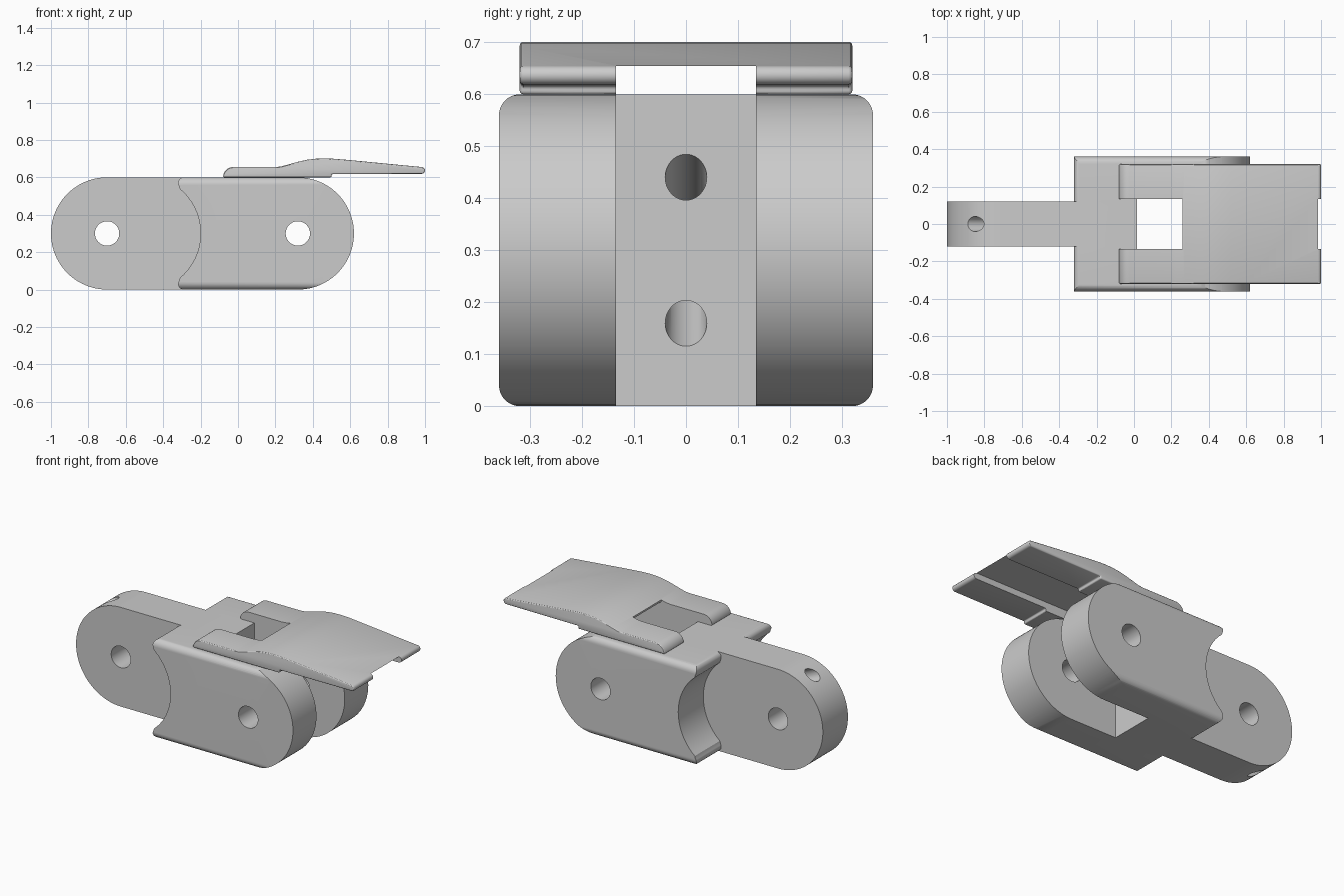
import bpy
import bmesh
from math import sin, cos, radians
from mathutils import Vector

cube = bpy.data.objects.get("Cube")
if cube:
    bpy.data.objects.remove(cube, do_unlink=True)

grey = bpy.data.materials.new("plain_grey")
grey.use_nodes = True
grey.diffuse_color = (0.6, 0.6, 0.6, 1)
grey.node_tree.nodes["Principled BSDF"].inputs["Base Color"].default_value = (0.6, 0.6, 0.6, 1)


def arc(cx, cz, r, start, end, steps):
    angles = [radians(start + (end - start) * i / steps) for i in range(steps + 1)]
    return [(cx + r * cos(a), cz + r * sin(a)) for a in angles]


def prism(name, outline, start, end, axis="y"):
    """Extrude an outline along y (points are x, z) or along x (points are y, z)."""
    bm = bmesh.new()
    place = (lambda p: (p[0], start, p[1])) if axis == "y" else (lambda p: (start, p[0], p[1]))
    face = bm.faces.new([bm.verts.new(place(p)) for p in outline])
    new = bmesh.ops.extrude_face_region(bm, geom=[face])["geom"]
    move = (0, end - start, 0) if axis == "y" else (end - start, 0, 0)
    bmesh.ops.translate(bm, vec=move, verts=[v for v in new if isinstance(v, bmesh.types.BMVert)])
    bmesh.ops.recalc_face_normals(bm, faces=bm.faces)
    mesh = bpy.data.meshes.new(name)
    bm.to_mesh(mesh)
    bm.free()
    obj = bpy.data.objects.new(name, mesh)
    bpy.context.collection.objects.link(obj)
    mesh.materials.append(grey)
    return obj


def rod(name, a, b, r):
    a, b = Vector(a), Vector(b)
    bpy.ops.mesh.primitive_cylinder_add(vertices=48, radius=r, depth=(b - a).length, location=(a + b) / 2)
    obj = bpy.context.object
    obj.name = name
    obj.rotation_euler = (b - a).to_track_quat("Z", "Y").to_euler()
    obj.data.materials.append(grey)
    return obj


def apply(obj, mod):
    bpy.context.view_layer.objects.active = obj
    bpy.ops.object.modifier_apply(modifier=mod.name)


def combine(obj, tool, operation):
    mod = obj.modifiers.new("combine", "BOOLEAN")
    mod.operation = operation
    mod.solver = "EXACT"
    mod.object = tool
    tool.hide_render = True
    bpy.context.view_layer.update()
    apply(obj, mod)
    bpy.data.objects.remove(tool, do_unlink=True)


def smooth(obj):
    bpy.ops.object.select_all(action="DESELECT")
    obj.select_set(True)
    bpy.context.view_layer.objects.active = obj
    bpy.ops.object.shade_smooth_by_angle(angle=radians(30))


# Wide fork body: round end, concave back with rounded lips
upper = arc(-0.51, 0.3, 0.31, 0, 50, 12) + arc(-0.29, 0.57, 0.03, 215, 90, 10)
lower = [(x, 0.6 - z) for x, z in reversed(upper[1:])]
outline = upper + arc(0.32, 0.3, 0.3, 90, -90, 48) + lower
body = prism("link_body", outline, -0.4, 0.4)

# Rounded long edges
r, w = 0.04, 0.36
section = (arc(w - r, 0.6 - r, r, 0, 90, 8) + arc(r - w, 0.6 - r, r, 90, 180, 8)
           + arc(r - w, r, r, 180, 270, 8) + arc(w - r, r, r, 270, 360, 8))
combine(body, prism("edge_shape", section, -0.6, 0.8, "x"), "INTERSECT")

# Slot between the fork cheeks
slot = [(0.015, -0.1), (0.8, -0.1), (0.8, 0.7), (0.015, 0.7)]
combine(body, prism("slot_cutter", slot, -0.135, 0.135), "DIFFERENCE")

# Narrow tongue with round tip
tongue = prism("tongue", arc(-0.7, 0.3, 0.3, 90, 270, 48) + [(-0.1, 0), (-0.1, 0.6)], -0.12, 0.12)
combine(body, tongue, "UNION")

# Pin holes through the sides
for x in (-0.7, 0.32):
    combine(body, rod("pin_cutter", (x, -0.5, 0.3), (x, 0.5, 0.3), 0.065), "DIFFERENCE")

# Crossing diagonal cord holes from the slot to the tongue tip
for s in (1, -1):
    combine(body, rod("cord_cutter", (0.1, 0, 0.3 - s * 0.18), (-1.02, 0, 0.3 + s * 0.339), 0.04),
            "DIFFERENCE")
smooth(body)

# Cover plate: two prongs, a hump and a long taper
top = [(0.2, 0.655), (0.23, 0.658), (0.27, 0.669), (0.32, 0.683), (0.37, 0.694), (0.42, 0.7),
       (0.47, 0.701), (0.52, 0.699), (0.6, 0.692)]
side = ([(-0.08, 0.6)] + arc(-0.025, 0.6, 0.055, 170, 90, 8) + top
        + arc(0.982, 0.637, 0.018, 85, -90, 10) + [(0.5, 0.617), (0.5, 0.6)])
plate = prism("cover_plate", side, -0.32, 0.32)
bevel = plate.modifiers.new("soft_edges", "BEVEL")
bevel.width = 0.007
bevel.segments = 3
bevel.limit_method = "ANGLE"
bevel.angle_limit = radians(60)
apply(plate, bevel)

# Open window between the prongs and the channel under the taper
gap = [(-0.2, 0.5), (1.1, 0.5), (1.1, 0.655), (0.26, 0.655), (0.26, 0.8), (-0.2, 0.8)]
combine(plate, prism("channel_cutter", gap, -0.135, 0.135), "DIFFERENCE")
smooth(plate)
